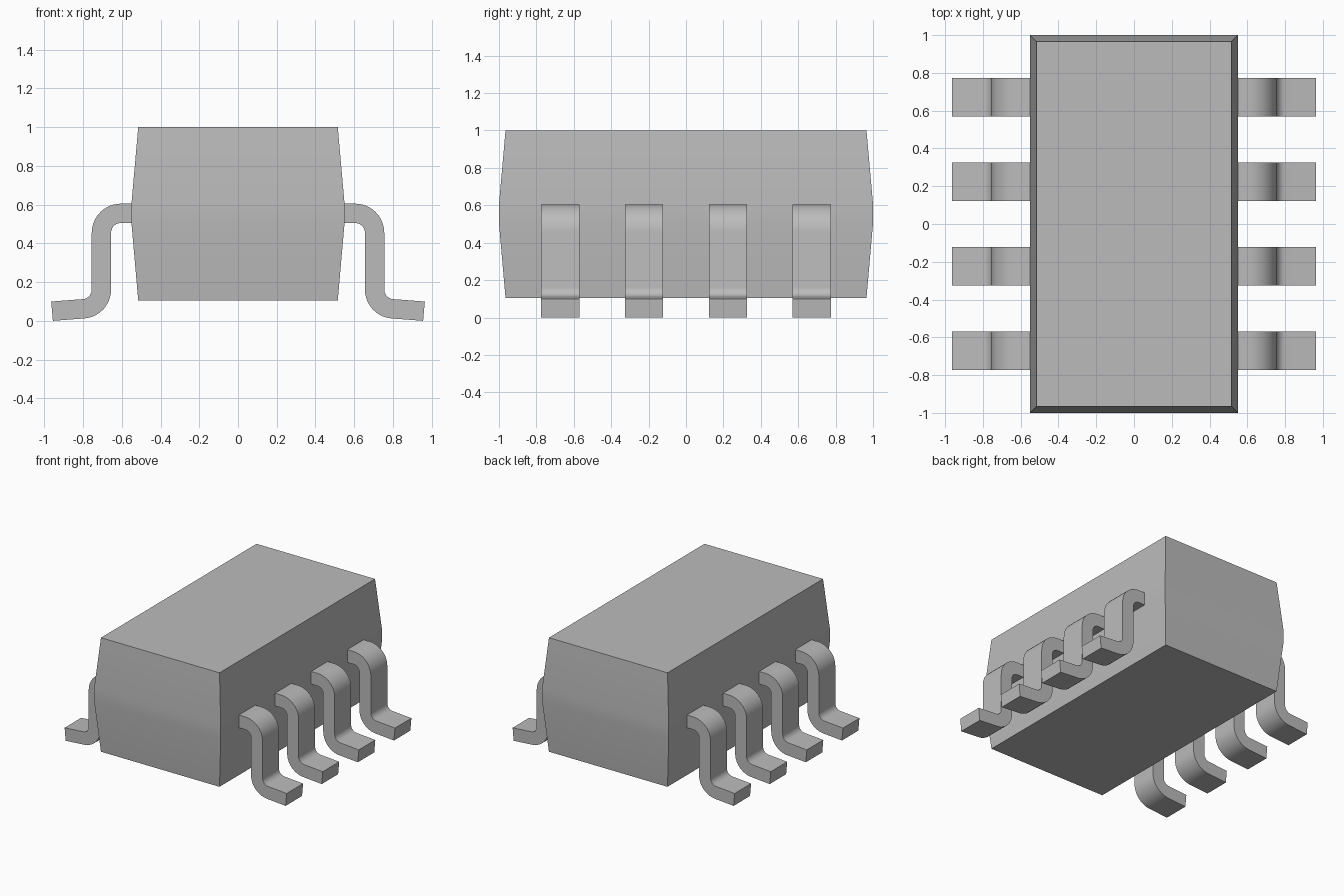
import bpy, bmesh, math

cube = bpy.data.objects.get("Cube")
if cube:
    bpy.data.objects.remove(cube, do_unlink=True)

grey = bpy.data.materials.new("neutral grey")
grey.use_nodes = True
colour = (0.5, 0.5, 0.5, 1)
grey.diffuse_color = colour
grey.node_tree.nodes["Principled BSDF"].inputs["Base Color"].default_value = colour


def finish(name, bm, angle):
    """Turn a bmesh into a smooth object with sharp edges kept."""
    bmesh.ops.recalc_face_normals(bm, faces=bm.faces)
    mesh = bpy.data.meshes.new(name)
    bm.to_mesh(mesh)
    bm.free()
    mesh.materials.append(grey)
    obj = bpy.data.objects.new(name, mesh)
    bpy.context.collection.objects.link(obj)
    bpy.ops.object.select_all(action="DESELECT")
    obj.select_set(True)
    bpy.context.view_layer.objects.active = obj
    bpy.ops.object.shade_smooth_by_angle(angle=math.radians(angle))
    return obj


def loft(bm, loops):
    """Bridge equal point loops and cap both ends."""
    rings = [[bm.verts.new(p) for p in loop] for loop in loops]
    for a, b in zip(rings, rings[1:]):
        for i in range(len(a)):
            j = (i + 1) % len(a)
            bm.faces.new((a[i], a[j], b[j], b[i]))
    bm.faces.new(rings[0])
    bm.faces.new(rings[-1])


# Package body: tapered above and below a narrow straight waist
body = bmesh.new()
levels = [(0.105, 0.515, 0.965), (0.505, 0.55, 1.0),
          (0.605, 0.55, 1.0), (1.0, 0.515, 0.965)]
loft(body, [[(sx * w, sy * d, z) for sx, sy in ((-1, -1), (1, -1), (1, 1), (-1, 1))]
            for z, w, d in levels])
finish("package_body", body, 30)

# Lead centreline in x, z with the direction of travel at each point
STEPS = 10
THICK, WIDTH, PITCH, BEND = 0.1, 0.204, 0.448, 0.1
path = [(0.54, 0.555, 0)]
for i in range(STEPS + 1):
    t = math.radians(90 * i / STEPS)
    path.append((0.605 + BEND * math.sin(t), 0.455 + BEND * math.cos(t), -t))
for i in range(STEPS + 1):
    t = math.radians(85 * i / STEPS)
    path.append((0.805 - BEND * math.cos(t), 0.162 - BEND * math.sin(t), t - math.pi / 2))
path.append((0.96, 0.05, math.radians(-5)))


def lead(name, side, y):
    bm = bmesh.new()
    loops = []
    for x, z, a in path:
        nx, nz = -math.sin(a) * THICK / 2, math.cos(a) * THICK / 2
        loops.append([(side * (x + s * nx), y + v * WIDTH / 2, z + s * nz)
                      for s, v in ((1, -1), (1, 1), (-1, 1), (-1, -1))])
    loft(bm, loops)
    finish(name, bm, 30)


# Four gull-wing leads on each side
for label, side in (("left", 1), ("right", -1)):
    for i in range(4):
        lead(f"{label}_lead_{i + 1}", side, (i - 1.5) * PITCH)
